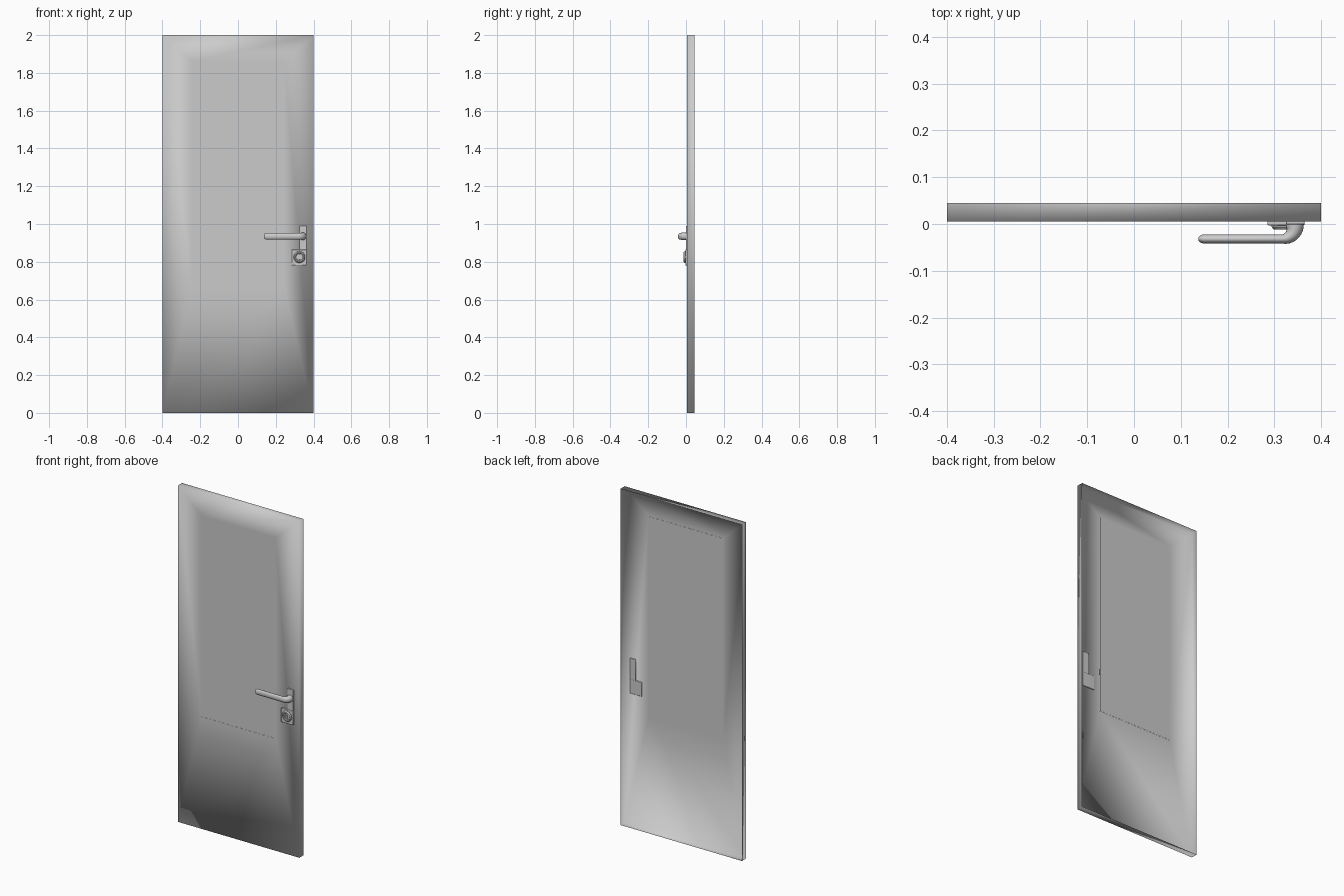
import bpy, bmesh, math
from mathutils import Vector

if "Cube" in bpy.data.objects:
    bpy.data.objects.remove(bpy.data.objects["Cube"])


def finish(name, bm, bevel=0.0, angle=35, recalc=True):
    if recalc:
        bmesh.ops.recalc_face_normals(bm, faces=bm.faces)
    me = bpy.data.meshes.new(name)
    bm.to_mesh(me)
    bm.free()
    ob = bpy.data.objects.new(name, me)
    bpy.context.collection.objects.link(ob)
    bpy.context.view_layer.objects.active = ob
    bpy.ops.object.select_all(action='DESELECT')
    ob.select_set(True)
    bpy.ops.object.shade_smooth_by_angle(angle=math.radians(angle))
    if bevel:
        m = ob.modifiers.new("bevel", 'BEVEL')
        m.width, m.segments = bevel, 2
    return ob


def prism(name, outline, y0, y1, bevel=0.0):
    """Extrude an (x, z) outline from y0 to y1."""
    bm = bmesh.new()
    face = bm.faces.new([bm.verts.new((x, y0, z)) for x, z in outline])
    ext = bmesh.ops.extrude_face_region(bm, geom=[face])
    vs = [e for e in ext['geom'] if isinstance(e, bmesh.types.BMVert)]
    bmesh.ops.translate(bm, verts=vs, vec=(0, y1 - y0, 0))
    return finish(name, bm, bevel)


def rect(x0, x1, z0, z1):
    return [(x0, z0), (x1, z0), (x1, z1), (x0, z1)]


def skin(name, rings, caps=True, angle=35):
    """Skin equal-length rings of points, optionally capping both ends."""
    bm = bmesh.new()
    rows = [[bm.verts.new(p) for p in r] for r in rings]
    n = len(rows[0])
    for a, b in zip(rows, rows[1:]):
        for i in range(n):
            j = (i + 1) % n
            bm.faces.new((a[i], a[j], b[j], b[i]))
    if caps:
        bm.faces.new(rows[0])
        bm.faces.new(rows[-1])
    return finish(name, bm, angle=angle, recalc=caps)


def lathe_y(name, cx, cz, profile, n=32):
    """Turn an (r, y) profile about an axis parallel to y."""
    return skin(name, [[(cx + r * math.cos(t * math.tau / n), y,
                         cz + r * math.sin(t * math.tau / n)) for t in range(n)]
                       for r, y in profile])


def ring_at(outline, y):
    return [(x, y, z) for x, z in outline]


FRONT, BACK = 0.005, 0.045
OUTER = rect(-0.4, 0.4, 0, 2)
WINDOW = rect(-0.244, 0.244, 0.667, 1.863)

# door leaf: open-backed pressed shell, side walls, face and window reveal
skin("door_leaf", [ring_at(OUTER, BACK), ring_at(OUTER, FRONT),
                   ring_at(WINDOW, FRONT)], caps=False, angle=180)

# single-sheet window pane
bm = bmesh.new()
bm.faces.new([bm.verts.new(p) for p in ring_at(WINDOW, FRONT + 0.001)])
finish("window_pane", bm, recalc=False)

# handle plate and lock plate, set through the door face
prism("handle_plate", rect(0.325, 0.365, 0.862, 0.99), 0.009, -0.001, 0.003)
prism("lock_plate", rect(0.285, 0.365, 0.78, 0.865), 0.009, -0.003, 0.003)

# lock cylinder with dished face, plug and key slot
cx, cz = 0.325, 0.825
lathe_y("lock_cylinder", cx, cz, [(0.031, 0.0), (0.031, -0.006), (0.026, -0.012),
                                  (0.021, -0.012), (0.018, -0.008)])
slot = []
for s in (1, -1):
    for k in range(9):
        a = k * math.pi / 8
        slot.append((cx + s * 0.007 * math.cos(a),
                     cz + s * (0.008 + 0.007 * math.sin(a))))
prism("lock_plug", slot, -0.006, -0.011, 0.001)
prism("key_slot", rect(cx - 0.0015, cx + 0.0015, cz - 0.009, cz + 0.009), -0.008, -0.0115)

# lever handle: oval section swept round a bend, (x, y, angle, half width, half height)
stations = [(0.344, 0.004, 0, 0.019, 0.020), (0.344, -0.006, 0, 0.019, 0.020)]
for k in range(1, 9):
    a = k / 8 * math.pi / 2
    stations.append((0.318 + 0.026 * math.cos(a), -0.006 - 0.026 * math.sin(a), a,
                     0.019 - 0.009 * k / 8, 0.020 - 0.003 * k / 8))
q = math.pi / 2
stations += [(0.148, -0.032, q, 0.010, 0.017), (0.142, -0.032, q, 0.0075, 0.014),
             (0.138, -0.032, q, 0.004, 0.008)]
rings = []
for x, y, a, w, h in stations:
    side = Vector((math.cos(a), -math.sin(a), 0))
    ring = []
    for k in range(20):
        t = k * math.tau / 20
        ring.append(Vector((x, y, 0.935)) + side * w * math.cos(t)
                    + Vector((0, 0, h * math.sin(t))))
    rings.append(ring)
skin("lever_handle", rings)
